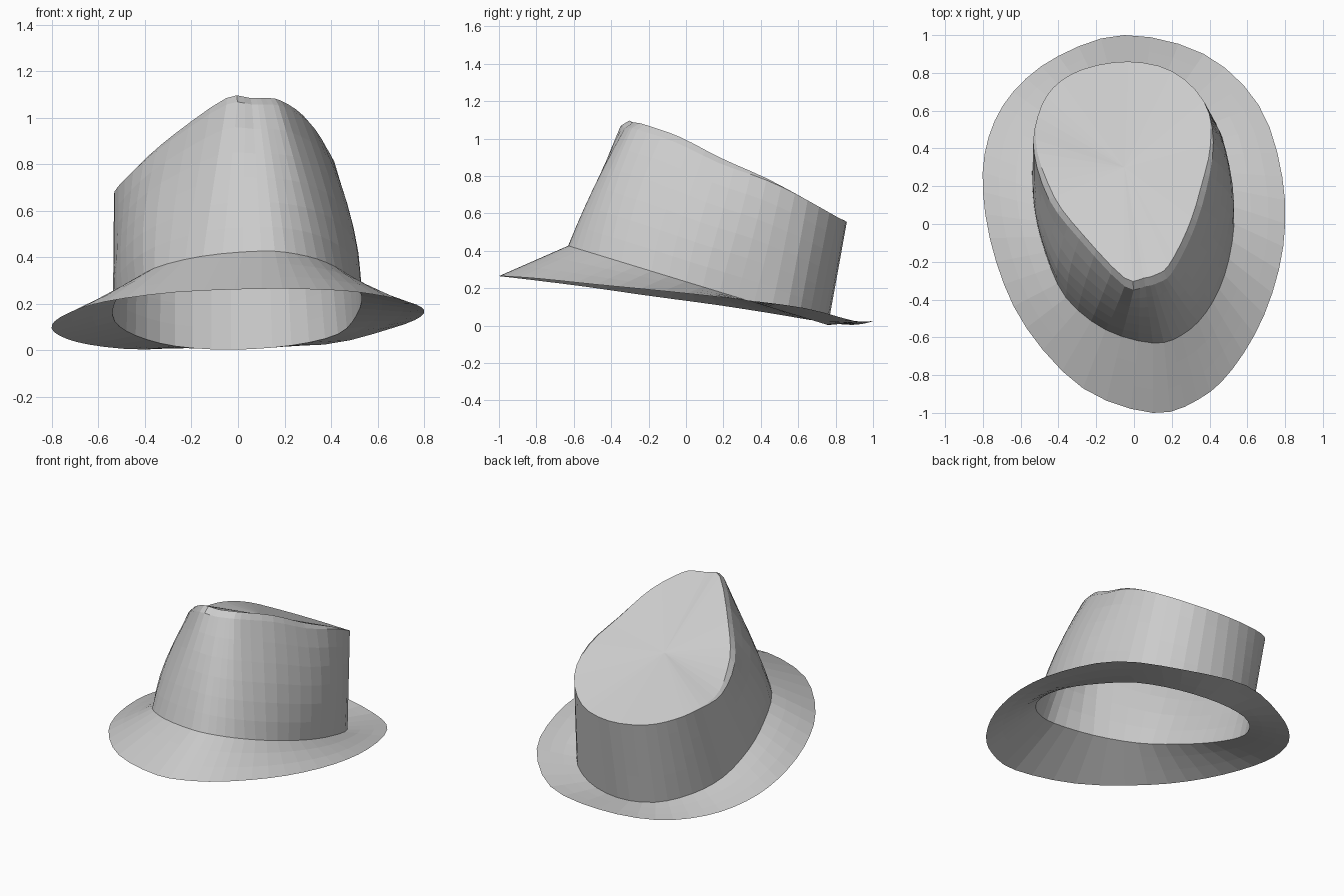
import bpy, bmesh
from mathutils import Vector

if "Cube" in bpy.data.objects:
    bpy.data.objects.remove(bpy.data.objects["Cube"])

STEPS = 3  # subdivisions between control points

# Control loops: front point first, then around by the right side
rim_edge = [(.1, -1, .265), (.34, -.93, .262), (.52, -.77, .25), (.69, -.48, .22),
            (.79, -.12, .185), (.785, .25, .145), (.66, .63, .095), (.37, .9, .025),
            (-.05, 1, .025), (-.4, .89, .004), (-.64, .7, .025), (-.77, .46, .065),
            (-.8, .17, .11), (-.73, -.2, .16), (-.57, -.55, .21), (-.27, -.87, .25)]
seam_xy = [(.1, -.63), (.25, -.59), (.38, -.47), (.48, -.27), (.53, 0), (.51, .27),
           (.43, .54), (.23, .7), (-.03, .76), (-.27, .71), (-.44, .56), (-.53, .36),
           (-.53, .1), (-.47, -.15), (-.36, -.39), (-.15, -.56)]
crown_top = [(.06, -.33, 1.085), (.13, -.31, 1.085), (.2, -.26, 1.075), (.305, -.06, 1.01),
             (.38, .17, .90), (.42, .43, .79), (.37, .65, .67), (.2, .81, .58),
             (-.03, .86, .555), (-.27, .82, .575), (-.43, .72, .62), (-.51, .57, .66),
             (-.53, .38, .70), (-.45, .13, .80), (-.29, -.08, .93), (-.05, -.33, 1.085)]
seam = [(x, y, .235 - .305 * y) for x, y in seam_xy]


def smooth_loop(points):
    """Closed Catmull-Rom curve through the points."""
    p = [Vector(q) for q in points]
    n, out = len(p), []
    for i in range(n):
        a, b, c, d = p[i - 1], p[i], p[(i + 1) % n], p[(i + 2) % n]
        for k in range(STEPS):
            t = k / STEPS
            out.append(.5 * (2 * b + (c - a) * t + (2 * a - 5 * b + 4 * c - d) * t * t
                             + (3 * b - a - 3 * c + d) * t ** 3))
    return out


def blend(a, b, t):
    return [u.lerp(v, t) for u, v in zip(a, b)]


def loft(name, rings, centre=None):
    bm = bmesh.new()
    loops = [[bm.verts.new(v) for v in r] for r in rings]
    n = len(loops[0])
    for lo, hi in zip(loops, loops[1:]):
        for i in range(n):
            j = (i + 1) % n
            bm.faces.new((lo[i], lo[j], hi[j], hi[i]))
    if centre is not None:
        apex = bm.verts.new(centre)
        for i in range(n):
            bm.faces.new((loops[-1][i], loops[-1][(i + 1) % n], apex))
    bmesh.ops.remove_doubles(bm, verts=bm.verts, dist=.0005)
    mesh = bpy.data.meshes.new(name)
    bm.to_mesh(mesh)
    bm.free()
    obj = bpy.data.objects.new(name, mesh)
    bpy.context.collection.objects.link(obj)
    return obj


edge, base, top = map(smooth_loop, (rim_edge, seam, crown_top))

# Brim
loft("brim", [blend(edge, base, t) for t in (0, .33, .67, 1)])

# Crown: bevelled shoulder at the top that fades out towards the back
centre = Vector((-.05, .3, .80))


def front_weight(y, start=.6, span=.4):
    return max(0, min(1, (start - y) / span))


shoulder = [v - Vector((0, 0, .028 * front_weight(v.y))) for v in top]
cap_edge = [v.lerp(Vector((centre.x, centre.y, v.z)), .07 * front_weight(v.y)) for v in top]

# Crown wall, bulging a little on the sides of the front half
walls = []
for k in range(7):
    t = k / 6
    ring = blend(base, shoulder, t)
    for v in ring:
        out = Vector((v.x, v.y - .2, 0)).normalized()
        w = front_weight(v.y, .55, .4) if v.x > 0 else front_weight(v.y, .2, .4)
        v += out * (.14 * t * (1 - t) * w * min(1, .2 + abs(out.x) * 1.2))
    walls.append(ring)

cap = [[v.lerp(centre, t) for v in cap_edge] for t in (0, .35, .7)]
loft("crown", walls + cap, centre)
